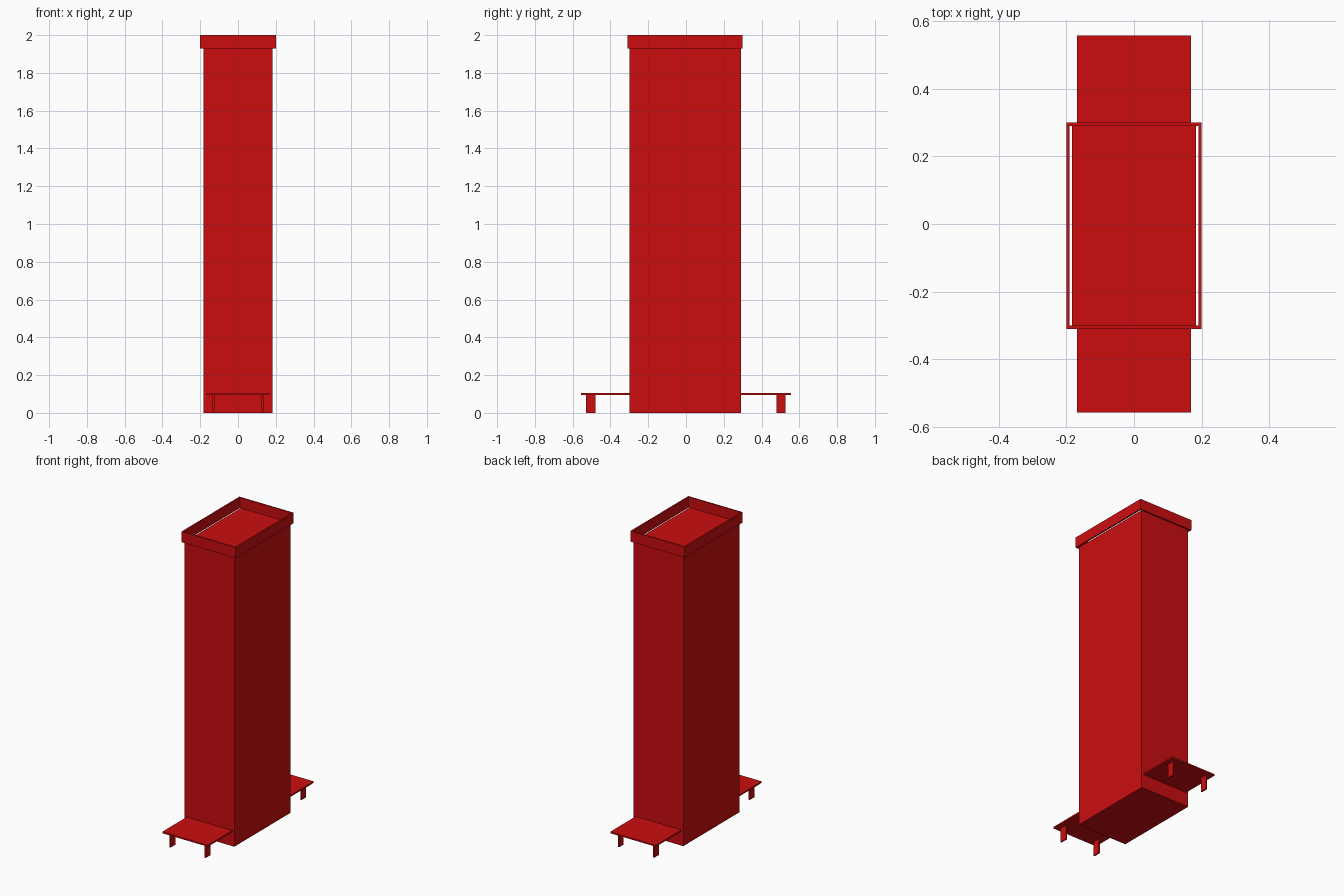
import bpy

if "Cube" in bpy.data.objects:
    bpy.data.objects.remove(bpy.data.objects["Cube"], do_unlink=True)

red = bpy.data.materials.new("red")
red.use_nodes = True
colour = (0.6, 0.004, 0.005, 1)
red.diffuse_color = colour
red.node_tree.nodes["Principled BSDF"].inputs["Base Color"].default_value = colour


def box(name, x, y, z):
    """Flat-shaded box spanning the given (low, high) ranges."""
    spans = (x, y, z)
    bpy.ops.mesh.primitive_cube_add(size=1, location=[(a + b) / 2 for a, b in spans])
    ob = bpy.context.object
    ob.name = name
    ob.scale = [b - a for a, b in spans]
    bpy.ops.object.transform_apply(location=False, rotation=False, scale=True)
    ob.data.materials.append(red)
    return ob


# Main tower, slightly off centre in depth
BACK, FRONT = 0.29, -0.30
box("tower", (-0.183, 0.183), (FRONT, BACK), (0, 1.932))

# Thin open parapet around the top, with a narrow gap at both sides
RIM = (1.93, 2.0)
box("parapet_front", (-0.2, 0.2), (FRONT - 0.01, FRONT), RIM)
box("parapet_back", (-0.2, 0.2), (BACK, BACK + 0.01), RIM)
box("parapet_left", (0.19, 0.2), (FRONT, BACK), RIM)
box("parapet_right", (-0.2, -0.19), (FRONT, BACK), RIM)

# Entrance canopies at both ends, each on two thin plate posts
canopies = (("front", (-0.557, FRONT), (-0.53, -0.48)),
            ("back", (BACK, 0.557), (0.478, 0.526)))
for end, depth, post in canopies:
    box(end + "_canopy", (-0.168, 0.168), depth, (0.094, 0.104))
    box(end + "_left_post", (0.125, 0.134), post, (0, 0.094))
    box(end + "_right_post", (-0.134, -0.125), post, (0, 0.094))
